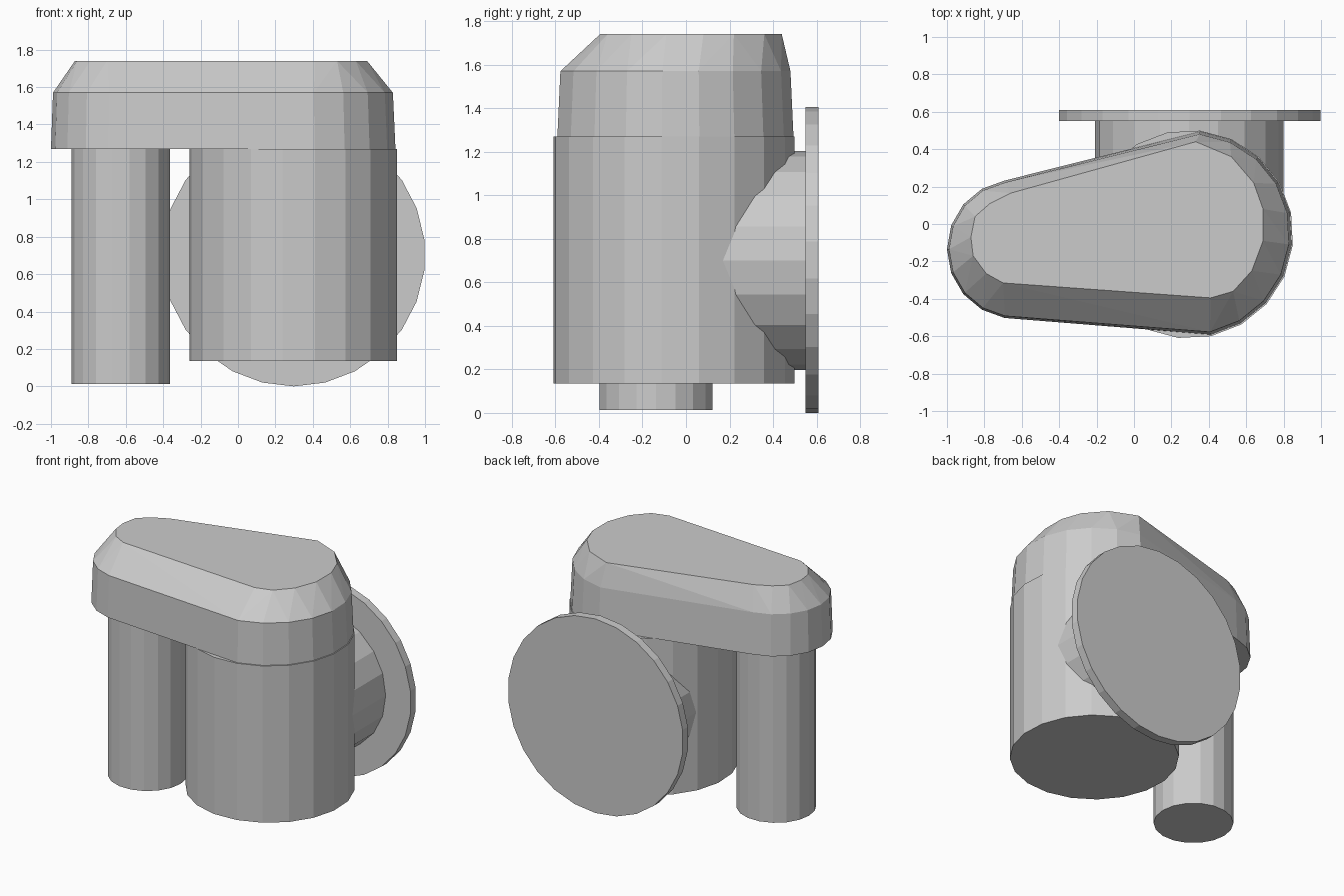
import bpy, bmesh
from math import radians, cos, sin

if "Cube" in bpy.data.objects:
    bpy.data.objects.remove(bpy.data.objects["Cube"])


def arc(cx, cy, r, start, step, count):
    return [(cx + r * cos(radians(start + i * step)),
             cy + r * sin(radians(start + i * step))) for i in range(count)]


def make_object(name, bm):
    bmesh.ops.recalc_face_normals(bm, faces=bm.faces)
    mesh = bpy.data.meshes.new(name)
    bm.to_mesh(mesh)
    bm.free()
    obj = bpy.data.objects.new(name, mesh)
    bpy.context.collection.objects.link(obj)
    return obj


def prism(name, outline, to_3d, low, high):
    """Extrude a closed outline between two levels."""
    bm = bmesh.new()
    a = [bm.verts.new(to_3d(u, v, low)) for u, v in outline]
    b = [bm.verts.new(to_3d(u, v, high)) for u, v in outline]
    bm.faces.new(a)
    bm.faces.new(b)
    n = len(a)
    for i in range(n):
        j = (i + 1) % n
        bm.faces.new((a[i], a[j], b[j], b[i]))
    return make_object(name, bm)


def upright(u, v, w):
    return (u, v, w)


def along_y(u, v, w):
    return (u, w, v)


# Vertical cylinders
prism("main_cylinder", arc(0.295, -0.055, 0.557, 12, 18, 20), upright, 0.135, 1.27)
prism("small_cylinder", arc(-0.627, -0.138, 0.263, 0, 20, 18), upright, 0.013, 1.27)

# Side port with round flange at the back
prism("port_pipe", arc(0.295, 0.70, 0.503, 90, 18, 20), along_y, 0.0, 0.56)
prism("port_flange", arc(0.298, 0.703, 0.703, 90, 360 / 26, 26), along_y, 0.55, 0.61)

# Tapered cap bridging both cylinders, with a sloped upper edge
top = [(0.33, 0.44), (0.52, 0.36), (0.64, 0.22), (0.69, 0.08), (0.69, -0.09),
       (0.63, -0.25), (0.53, -0.36), (0.41, -0.395), (-0.70, -0.315),
       (-0.79, -0.265), (-0.86, -0.17), (-0.872, -0.07), (-0.85, 0.04),
       (-0.77, 0.11), (-0.66, 0.165)]
bm = bmesh.new()
for z, big, small in ((1.27, 0.55, 0.373), (1.57, 0.536, 0.362)):
    ring = arc(0.295, -0.053, big, -78, 18, 10) + arc(-0.627, -0.135, small, 100, 20, 9)
    for x, y in ring:
        bm.verts.new((x, y, z))
for x, y in top:
    bm.verts.new((x, y, 1.74))
bmesh.ops.convex_hull(bm, input=bm.verts)
bmesh.ops.dissolve_limit(bm, angle_limit=radians(1), verts=bm.verts, edges=bm.edges)
make_object("cap", bm)
